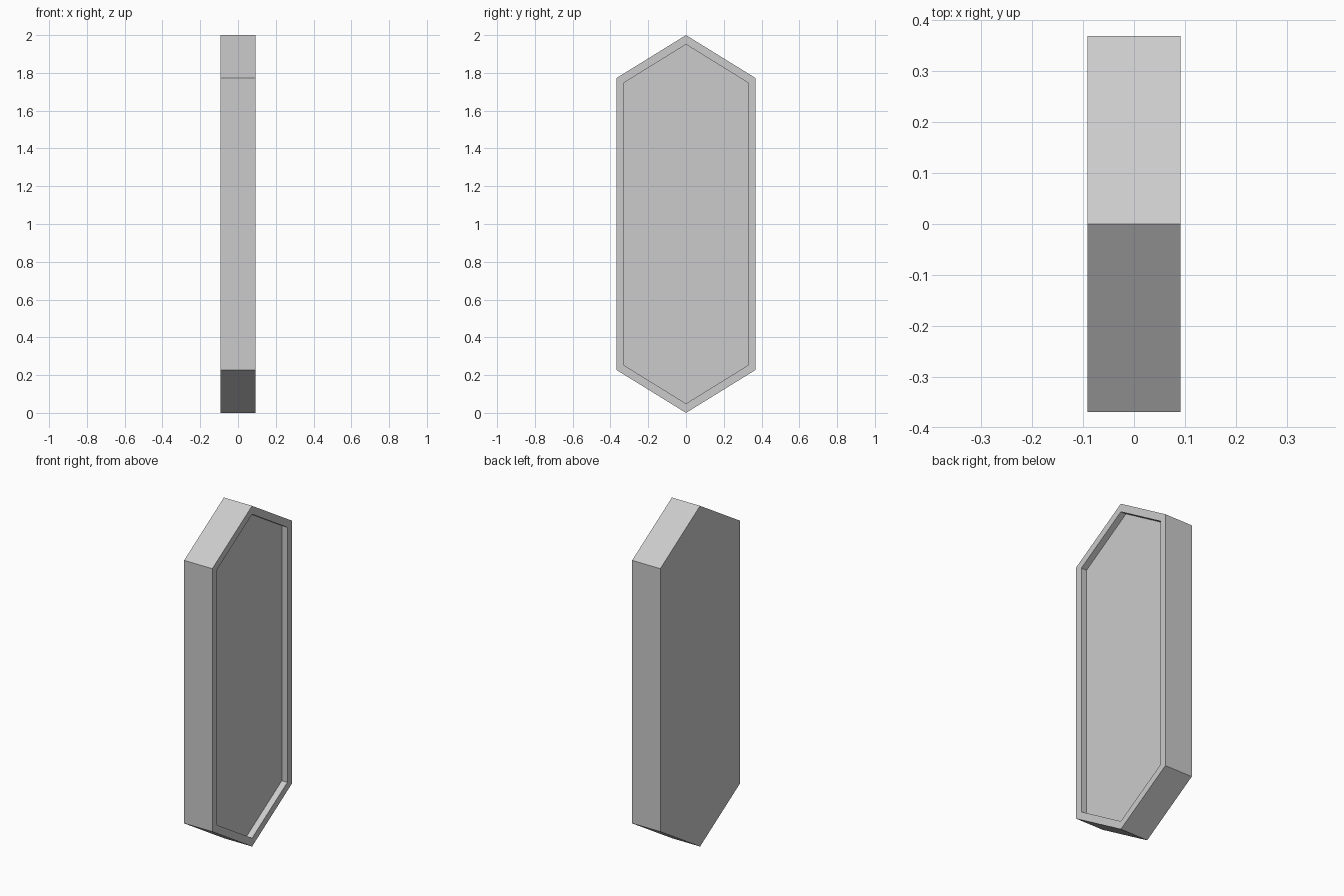
import bpy
import bmesh
from mathutils import Vector

cube = bpy.data.objects.get("Cube")
if cube:
    bpy.data.objects.remove(cube, do_unlink=True)

HALF_THICK, HALF_WIDTH, HEIGHT = 0.0915, 0.369, 2.0
SHOULDER = 0.228      # height of each pointed end
RIM, RECESS = 0.042, 0.036

# Plain grey finish
grey = bpy.data.materials.new("light grey")
grey.use_nodes = True
colour = (0.6, 0.6, 0.6, 1)
grey.diffuse_color = colour
grey.node_tree.nodes["Principled BSDF"].inputs["Base Color"].default_value = colour

# Elongated hexagonal outline, extruded through the thickness
outline = [(0, 0), (HALF_WIDTH, SHOULDER), (HALF_WIDTH, HEIGHT - SHOULDER),
           (0, HEIGHT), (-HALF_WIDTH, HEIGHT - SHOULDER), (-HALF_WIDTH, SHOULDER)]
bm = bmesh.new()
back = bm.faces.new([bm.verts.new((-HALF_THICK, y, z)) for y, z in outline])
extruded = bmesh.ops.extrude_face_region(bm, geom=[back], use_keep_orig=True)["geom"]
bmesh.ops.translate(bm, vec=(2 * HALF_THICK, 0, 0),
                    verts=[v for v in extruded if isinstance(v, bmesh.types.BMVert)])
bmesh.ops.recalc_face_normals(bm, faces=bm.faces[:])

# Even rim with a shallow straight-walled recess on the +x face
bm.normal_update()
panel = max(bm.faces, key=lambda f: f.normal.dot(Vector((1, 0, 0))))
bmesh.ops.inset_region(bm, faces=[panel], thickness=RIM, use_even_offset=True)
floor = bmesh.ops.extrude_discrete_faces(bm, faces=[panel])["faces"][0]
bmesh.ops.translate(bm, vec=(-RECESS, 0, 0), verts=floor.verts[:])
bmesh.ops.recalc_face_normals(bm, faces=bm.faces[:])

mesh = bpy.data.meshes.new("recessed_hexagonal_panel")
bm.to_mesh(mesh)
bm.free()
mesh.materials.append(grey)
bpy.context.collection.objects.link(bpy.data.objects.new("recessed_hexagonal_panel", mesh))
